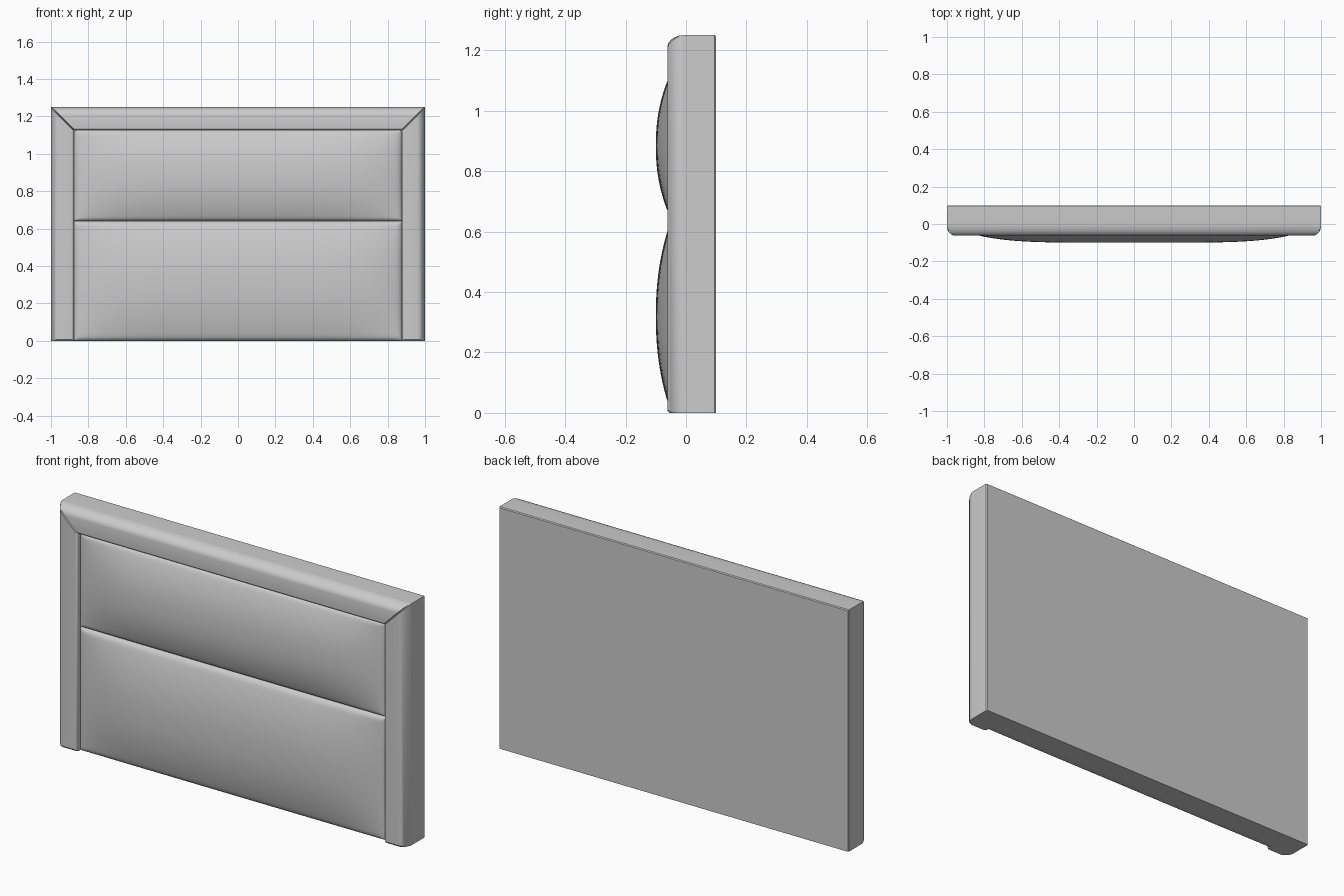
import bpy, bmesh, math

if "Cube" in bpy.data.objects:
    bpy.data.objects.remove(bpy.data.objects["Cube"], do_unlink=True)

W, H, BORDER = 1.0, 1.25, 0.122     # half width, height, frame border width
BACK, FRONT = 0.10, -0.062          # depth of the frame
SEAM = 0.64                         # height of the seam between cushions

fabric = bpy.data.materials.new("grey_upholstery")
fabric.use_nodes = True
GREY = (0.6, 0.6, 0.6, 1)
fabric.diffuse_color = GREY
bsdf = next(n for n in fabric.node_tree.nodes if n.type == "BSDF_PRINCIPLED")
bsdf.inputs["Base Color"].default_value = GREY
bsdf.inputs["Roughness"].default_value = 0.8


def finish(bm, name):
    """Turn a bmesh into a smooth-shaded upholstered object."""
    bmesh.ops.recalc_face_normals(bm, faces=bm.faces)
    mesh = bpy.data.meshes.new(name)
    bm.to_mesh(mesh)
    bm.free()
    mesh.materials.append(fabric)
    obj = bpy.data.objects.new(name, mesh)
    bpy.context.collection.objects.link(obj)
    bpy.ops.object.select_all(action="DESELECT")
    obj.select_set(True)
    bpy.context.view_layer.objects.active = obj
    bpy.ops.object.shade_smooth_by_angle(angle=math.radians(32))
    return obj


def arc(cx, cy, rx, ry, start, end, steps=7):
    angles = [math.radians(start + (end - start) * i / steps) for i in range(steps + 1)]
    return [(cx + rx * math.cos(a), cy + ry * math.sin(a)) for a in angles]


# Frame cross-section: distance in from the outer edge, and depth
profile = [(BORDER, BACK), (0.004, BACK), (0, BACK - 0.005)]
profile += arc(0.042, FRONT + 0.055, 0.042, 0.055, 180, 270)
profile += arc(BORDER - 0.012, FRONT + 0.012, 0.012, 0.012, 270, 360, 4)


def loft(name, rings):
    bm = bmesh.new()
    loops = [[bm.verts.new(p) for p in ring] for ring in rings]
    n = len(profile)
    for a, b in zip(loops, loops[1:]):
        for i in range(n):
            j = (i + 1) % n
            bm.faces.new((a[i], a[j], b[j], b[i]))
    bm.faces.new(loops[0])
    bm.faces.new(loops[-1])
    return finish(bm, name)


def tuck(y):
    """Pull the front of an end ring back to form the seam."""
    return y + 0.007 if y < -0.02 else y


# Side posts, square at the floor and mitred at the top
for side, label in ((1, "left"), (-1, "right")):
    loft(label + "_post", [
        [(side * (W - o), tuck(y), 0) for o, y in profile],
        [(side * (W - o), y, 0.008) for o, y in profile],
        [(side * (W - o), y, H - o - 0.005) for o, y in profile],
        [(side * (W - o), tuck(y), H - o) for o, y in profile]])

# Top rail, mitred at both ends
loft("top_rail", [
    [(-(W - o), tuck(y), H - o) for o, y in profile],
    [(-(W - o - 0.005), y, H - o) for o, y in profile],
    [(W - o - 0.005, y, H - o) for o, y in profile],
    [(W - o, tuck(y), H - o) for o, y in profile]])

# Flat core behind the cushions
bm = bmesh.new()
bmesh.ops.create_cube(bm, size=1)
inner, top = W - BORDER, H - BORDER
for v in bm.verts:
    v.co = (v.co.x * 2 * inner, BACK / 2 + v.co.y * BACK, (v.co.z + 0.5) * top)
finish(bm, "back_core")


# Padded cushions, bulging forward and tucked in at their edges
def cushion(name, z0, z1):
    bm = bmesh.new()
    bmesh.ops.create_grid(bm, x_segments=64, y_segments=40, size=1)
    for v in bm.verts:
        u, w = (math.sin(math.pi / 2 * c) for c in (v.co.x, v.co.y))
        bulge = 0.051 * (1 - abs(u) ** 5) * (1 - abs(w) ** 2.2)
        edge = 0.018 * max(abs(u) ** 90, abs(w) ** 45)
        v.co = (u * inner, -0.049 - bulge + edge, (z0 + z1) / 2 + w * (z1 - z0) / 2)
    rim = [e for e in bm.edges if e.is_boundary]
    new = bmesh.ops.extrude_edge_only(bm, edges=rim)["geom"]
    for v in new:
        if isinstance(v, bmesh.types.BMVert):
            v.co.y = 0
    bmesh.ops.holes_fill(bm, edges=[e for e in bm.edges if e.is_boundary], sides=0)
    finish(bm, name)


cushion("lower_cushion", 0, SEAM)
cushion("upper_cushion", SEAM, top)
